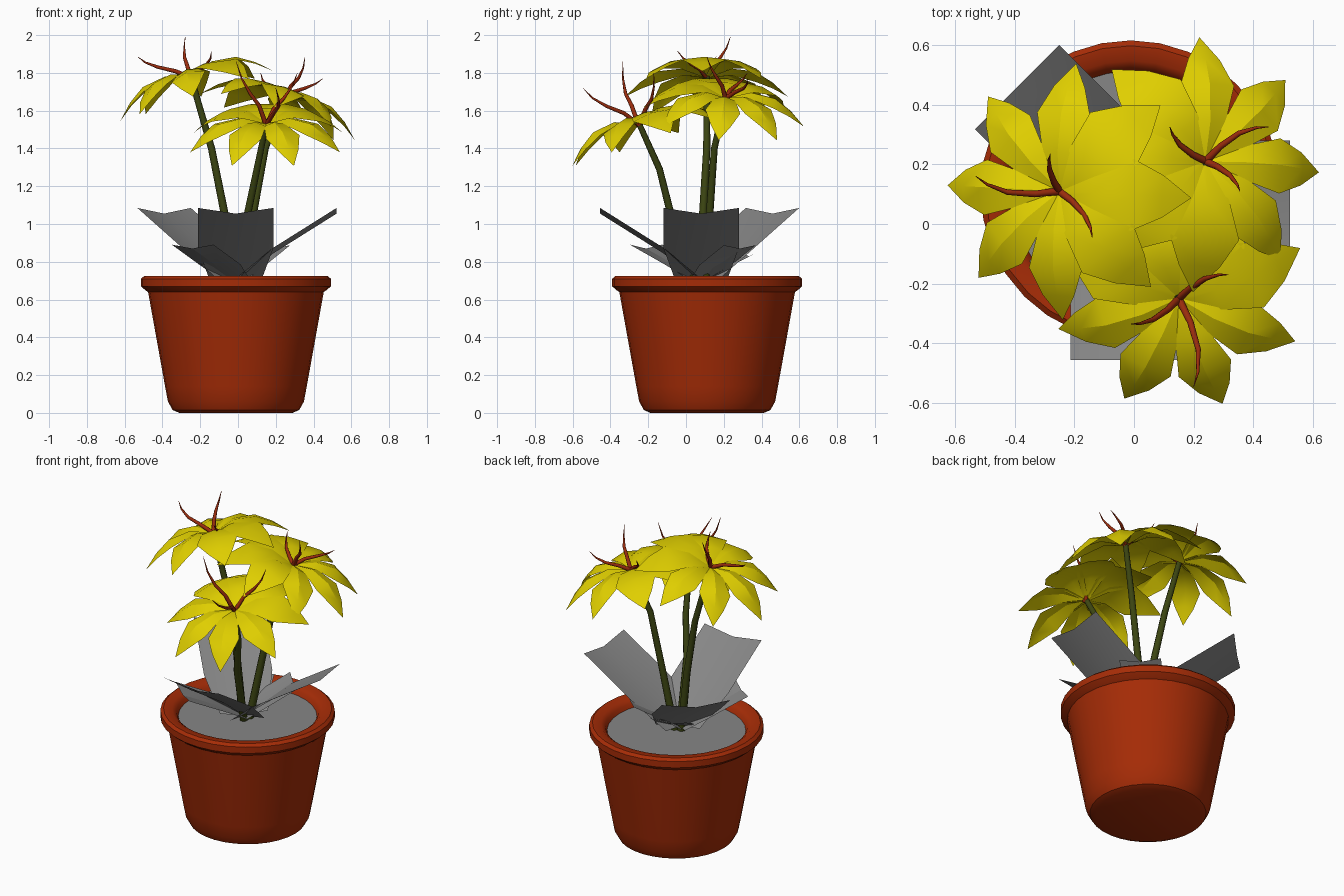
import bpy, bmesh, math
from mathutils import Matrix, Vector

if "Cube" in bpy.data.objects:
    bpy.data.objects.remove(bpy.data.objects["Cube"])

PX, PY = -0.011, 0.112         # pot axis
LX, LY = -0.013, 0.08          # foliage axis


def material(name, rgb):
    m = bpy.data.materials.new(name)
    m.diffuse_color = (*rgb, 1)
    m.use_nodes = True
    m.node_tree.nodes["Principled BSDF"].inputs["Base Color"].default_value = m.diffuse_color
    return m


TERRACOTTA = material("terracotta", (0.38, 0.025, 0.002))
YELLOW = material("yellow_petal", (0.74, 0.62, 0.0))
GREEN = material("green_stem", (0.045, 0.06, 0.006))
RUST = material("rust_stamen", (0.32, 0.025, 0.004))
GREY = material("dark_grey", (0.24, 0.24, 0.24))


def finish(name, bm, mat=None, angle=35):
    me = bpy.data.meshes.new(name)
    bm.to_mesh(me)
    bm.free()
    ob = bpy.data.objects.new(name, me)
    bpy.context.collection.objects.link(ob)
    if mat:
        me.materials.append(mat)
    smooth(ob, angle)
    return ob


def smooth(ob, angle=35):
    bpy.ops.object.select_all(action='DESELECT')
    ob.select_set(True)
    bpy.context.view_layer.objects.active = ob
    bpy.ops.object.shade_smooth_by_angle(angle=math.radians(angle))


def lathe(name, profile, mat=None, steps=32):
    bm = bmesh.new()
    vs = [bm.verts.new((PX + r, PY, z)) for r, z in profile]
    es = [bm.edges.new(p) for p in zip(vs, vs[1:])]
    bmesh.ops.spin(bm, geom=vs + es, cent=(PX, PY, 0), axis=(0, 0, 1),
                   angle=math.tau, steps=steps, use_merge=True)
    bmesh.ops.remove_doubles(bm, verts=bm.verts, dist=0.0005)
    bmesh.ops.recalc_face_normals(bm, faces=bm.faces)
    return finish(name, bm, mat)


def blade(bm, rows, fold, mat, widen=1.0):
    """Leaf strip along +x folded on its midline; rows are (r, z, half width)."""
    prev = None
    for r, z, w in rows:
        w *= widen
        cur = [bm.verts.new(mat @ Vector((r, y, z + fold * abs(y)))) for y in (-w, 0, w)]
        if prev:
            for i in (0, 1):
                bm.faces.new((prev[i], cur[i], cur[i + 1], prev[i + 1]))
        prev = cur
    bmesh.ops.remove_doubles(bm, verts=bm.verts, dist=0.0002)


def tubes(name, paths, radii, mat):
    cu = bpy.data.curves.new(name, 'CURVE')
    cu.dimensions = '3D'
    cu.bevel_depth = 1.0
    cu.bevel_resolution = 2
    cu.use_fill_caps = True
    for path in paths:
        sp = cu.splines.new('POLY')
        sp.points.add(len(path) - 1)
        for p, co, r in zip(sp.points, path, radii):
            p.co = (*co, 1)
            p.radius = r
    ob = bpy.data.objects.new(name, cu)
    bpy.context.collection.objects.link(ob)
    cu.materials.append(mat)
    bpy.ops.object.select_all(action='DESELECT')
    ob.select_set(True)
    bpy.context.view_layer.objects.active = ob
    bpy.ops.object.convert(target='MESH')
    smooth(bpy.context.view_layer.objects.active, 50)


# Pot with rolled rim, and soil disc
lathe("pot", [(0, 0), (0.30, 0), (0.335, 0.015), (0.36, 0.06), (0.375, 0.14),
              (0.465, 0.64), (0.48, 0.65), (0.503, 0.67), (0.503, 0.71), (0.485, 0.725),
              (0.435, 0.72), (0.41, 0.70), (0.395, 0.66)], TERRACOTTA)
lathe("soil", [(0, 0.675), (0.40, 0.675)], GREY)

# Grey base leaves: three large ones and three smaller, flatter ones
bm = bmesh.new()
for deg, reach, rise, w in ((-90, 0.535, 0.365, 0.2), (0, 0.535, 0.365, 0.2),
                            (135, 0.535, 0.365, 0.2), (232, 0.37, 0.18, 0.14),
                            (45, 0.29, 0.18, 0.12), (110, 0.27, 0.14, 0.11)):
    m = Matrix.Translation((LX, LY, 0.69)) @ Matrix.Rotation(math.radians(deg), 4, 'Z')
    blade(bm, [(0, 0, w * 0.7), (reach * 0.37, rise * 0.42, w), (reach, rise, w)], 0.15, m)
finish("base_leaves", bm, GREY, 15)

# Flowers: head position, lean direction, petal offset, stem path, stamen tips
PETAL = [(0.01, 0, 0.012), (0.13, 0.043, 0.058), (0.26, 0.026, 0.093),
         (0.35, -0.033, 0.055), (0.43, -0.11, 0.0)]
FLOWERS = {
    "left": ((-0.25, 0.11, 1.78), 177, 0,
             [(-0.03, 0.09, 0.67), (-0.07, 0.09, 1.05), (-0.14, 0.11, 1.40)],
             [(-0.53, 0.16, 1.885), (-0.28, 0.235, 1.99), (-0.14, -0.045, 1.915)]),
    "front": ((0.15, -0.25, 1.535), 267, 22.5,
              [(0.0, 0.06, 0.67), (0.05, -0.08, 1.05), (0.10, -0.14, 1.29)],
              [(-0.01, -0.335, 1.86), (0.20, -0.545, 1.72), (0.315, -0.17, 1.80)]),
    "right": ((0.24, 0.21, 1.67), 20, 22.5,
              [(0.01, 0.10, 0.67), (0.08, 0.125, 1.05), (0.145, 0.15, 1.40)],
              [(0.45, 0.325, 1.77), (0.355, 0.11, 1.885), (0.12, 0.325, 1.80)]),
}
for side, (head, lean, offset, stem, tips) in FLOWERS.items():
    h = Vector(head)
    base = (Matrix.Translation(h) @ Matrix.Rotation(math.radians(lean), 4, 'Z')
            @ Matrix.Rotation(math.radians(18), 4, 'Y'))
    bm = bmesh.new()
    for i in range(8):
        a = math.radians(45 * i + offset)
        inner = math.cos(a) < -0.3          # inward petals are broader and flatter
        blade(bm, PETAL, -0.12 if inner else -0.29,
              base @ Matrix.Rotation(a, 4, 'Z'), 1.3 if inner else 1.0)
    finish(side + "_petals", bm, YELLOW, 27)

    # Stem running up into the flower head
    tubes(side + "_stem", [stem + [h]], [0.024, 0.021, 0.019, 0.016], GREEN)

    # Curved tapering stamens
    paths = []
    for tip in tips:
        d = Vector(tip) - h
        bow = Vector((-d.y, d.x, 0)) * 0.12
        paths.append([h + Vector((d.x * a, d.y * a, d.z * b)) + bow * c
                      for a, b, c in ((0, -0.05, 0), (0.28, 0.28, 0.7), (0.6, 0.48, 1),
                                      (0.85, 0.72, 0.6), (1, 1, 0))])
    tubes(side + "_stamens", paths, [0.013, 0.011, 0.009, 0.005, 0.001], RUST)
